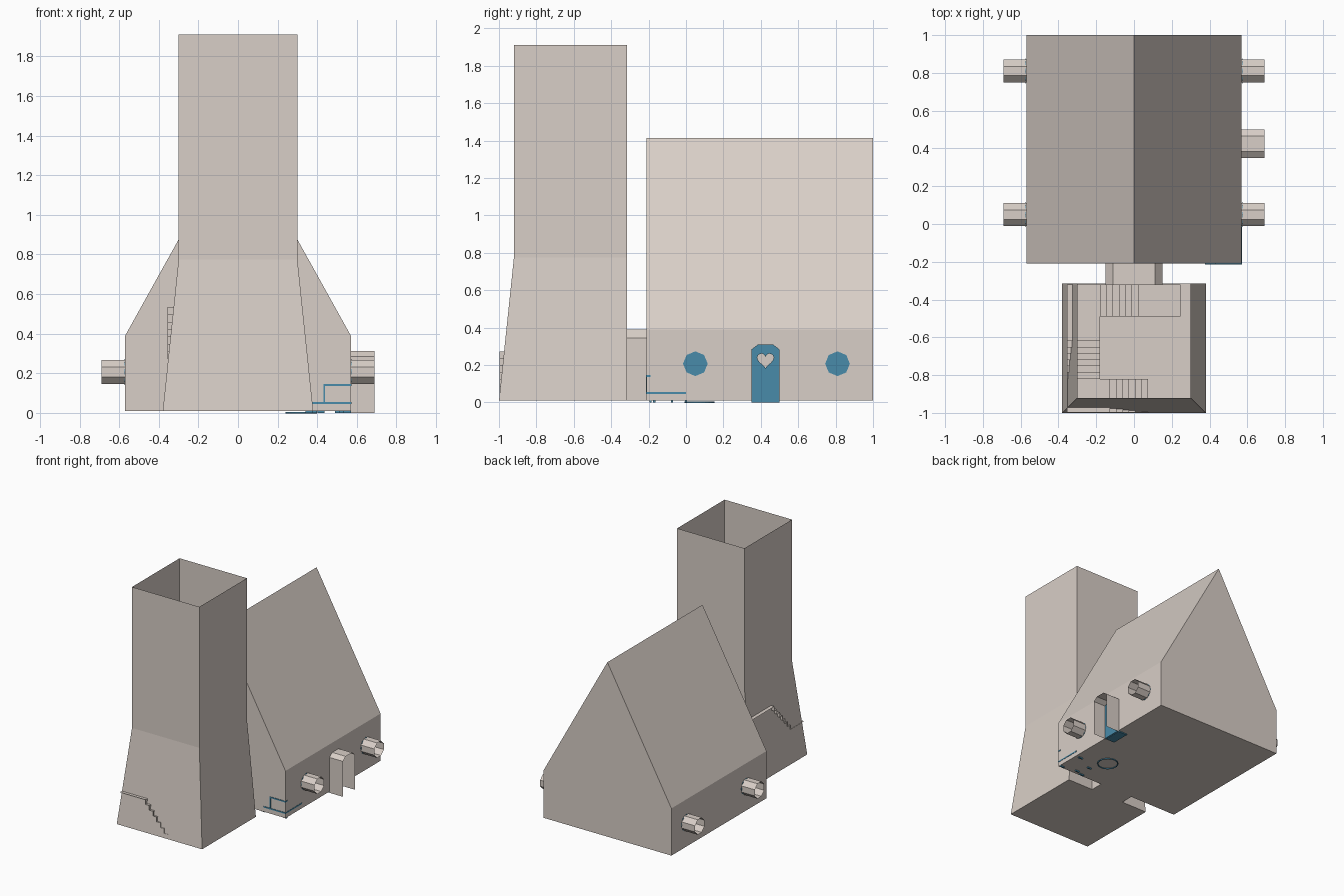
import bpy, bmesh, math
from mathutils import Vector

if "Cube" in bpy.data.objects:
    bpy.data.objects.remove(bpy.data.objects["Cube"])


def material(name, rgb):
    m = bpy.data.materials.new(name)
    m.diffuse_color = (*rgb, 1)
    m.use_nodes = True
    m.node_tree.nodes["Principled BSDF"].inputs["Base Color"].default_value = m.diffuse_color
    return m


STONE = material("warm_stone", (0.69, 0.62, 0.57))
BLUE = material("painted_blue", (0.065, 0.26, 0.40))


def finish(name, bm, mat, normals=True):
    if normals:
        bmesh.ops.recalc_face_normals(bm, faces=bm.faces)
    me = bpy.data.meshes.new(name)
    bm.to_mesh(me)
    bm.free()
    me.materials.append(mat)
    ob = bpy.data.objects.new(name, me)
    bpy.context.collection.objects.link(ob)
    return ob


def sweep(name, mat, pts, place, a, b, closed=True, caps=True):
    """Extrude a 2D profile from depth a to b; place(u, v, depth) gives xyz."""
    bm = bmesh.new()
    va = [bm.verts.new(place(u, v, a)) for u, v in pts]
    vb = [bm.verts.new(place(u, v, b)) for u, v in pts]
    n = len(pts)
    for i in range(n if closed else n - 1):
        j = (i + 1) % n
        bm.faces.new((va[i], va[j], vb[j], vb[i]))
    if closed and caps:
        bm.faces.new(va)
        bm.faces.new(vb)
    return finish(name, bm, mat)


def box(name, mat, x0, x1, y0, y1, z0, z1):
    return sweep(name, mat, [(x0, y0), (x1, y0), (x1, y1), (x0, y1)],
                 lambda u, v, d: (u, v, d), z0, z1)


def along_y(u, v, d):
    return (u, d, v)


def along_x(u, v, d):
    return (d, u, v)


def circle(cy, cz, r, n, turn=0.5):
    return [(cy + r * math.cos((i + turn) * math.tau / n),
             cz + r * math.sin((i + turn) * math.tau / n)) for i in range(n)]


# House with steep gable roof
sweep("house", STONE, [(-.57, .01), (.57, .01), (.57, .39), (0, 1.415), (-.57, .39)],
      along_y, -.21, 1.0)

# Passage between tower and house
sweep("passage", STONE, [(-.15, .01), (.15, .01), (.15, .345), (.11, .39), (-.11, .39), (-.15, .345)],
      along_y, -.32, -.21, caps=False)

# Tower: flared base, straight shaft, open top
bm = bmesh.new()
rings = []
for hx, yf, z in [(.38, -1.0, .01), (.30, -.92, .775), (.30, -.92, 1.91)]:
    rings.append([bm.verts.new(p) for p in
                  [(-hx, yf, z), (hx, yf, z), (hx, -.315, z), (-hx, -.315, z)]])
bm.faces.new(rings[0][::-1])
for lo, hi in zip(rings, rings[1:]):
    for i in range(4):
        j = (i + 1) % 4
        bm.faces.new((lo[i], lo[j], hi[j], hi[i]))
finish("tower", bm, STONE, normals=False)


# Winding stairs: thin zigzag ribbons that poke through the flared walls
def flight(start, step, z, land):
    pts = [(start, z)]
    for i in range(7):
        z += .0375
        pts.append((pts[-1][0], z))
        if i < 6:
            pts.append((pts[-1][0] + step, z))
    pts.append((land, z))
    return pts


sweep("stairs_front", STONE, flight(.075, -.0335, .01, -.355), along_y, -.998, -.82, closed=False)
sweep("stairs_left", STONE, flight(-.82, .0335, .2725, -.32), along_x, -.355, -.18, closed=False)
sweep("stairs_back", STONE, flight(-.18, .0335, .535, .245), along_y, -.49, -.32, closed=False)

# Round windows: open octagonal tubes with blue pane and crossbars
for side, label, places in ((1, "right", (.05, .81)), (-1, "left", (.05, .81))):
    for k, cy in enumerate(places):
        tag = f"{label}_{k + 1}"
        sweep("window_tube_" + tag, STONE, circle(cy, .207, .065, 8), along_x,
              side * .57, side * .69, caps=False)
        sweep("window_pane_" + tag, BLUE, circle(cy, .207, .066, 8, 0), along_x,
              side * .571, side * .574)
        xs = sorted((side * .574, side * .579))
        box("window_bar_upright_" + tag, BLUE, *xs, cy - .004, cy + .004, .15, .264)
        box("window_bar_level_" + tag, BLUE, *xs, cy - .057, cy + .057, .203, .211)

# Arched porch around the door
arch = [(.35, .0), (.35, .285), (.385, .312), (.465, .312), (.50, .285), (.50, .0)]
sweep("porch", STONE, arch, along_x, .57, .69, closed=False)

# Door with heart-shaped opening
heart = []
for i in range(24):
    t = i * math.tau / 24
    heart.append((.425 + .0028 * 16 * math.sin(t) ** 3,
                  .228 + .0028 * (13 * math.cos(t) - 5 * math.cos(2 * t)
                                  - 2 * math.cos(3 * t) - math.cos(4 * t))))
bm = bmesh.new()
edges = []
for loop in ([(.351, .002), (.351, .284), (.386, .311), (.464, .311), (.499, .284), (.499, .002)], heart):
    vs = [bm.verts.new((.577, y, z)) for y, z in loop]
    edges += [bm.edges.new((vs[i], vs[(i + 1) % len(vs)])) for i in range(len(vs))]
bmesh.ops.triangle_fill(bm, use_beauty=True, edges=edges, normal=Vector((1, 0, 0)))
door = finish("door", bm, BLUE)
sol = door.modifiers.new("thickness", "SOLIDIFY")
sol.thickness = .006
sol.offset = 0

# Doormat and floor ring showing below the floor
box("doormat", BLUE, .49, .572, .35, .50, .0, .009)
bm = bmesh.new()
n = 24
outer = [bm.verts.new((x, y, .004)) for x, y in circle(.32, .072, .08, n)]
inner = [bm.verts.new((x, y, .004)) for x, y in circle(.32, .072, .073, n)]
for i in range(n):
    j = (i + 1) % n
    bm.faces.new((outer[i], inner[i], inner[j], outer[j]))
ring = finish("table_foot_ring", bm, BLUE)
ring.modifiers.new("thickness", "SOLIDIFY").thickness = .006

# Corner bench whose edges show through the house front
box("bench_seat", BLUE, .375, .572, -.214, .0, .045, .055)
box("bench_post", BLUE, .432, .439, -.214, -.205, .05, .14)
box("bench_rail", BLUE, .432, .572, -.214, -.19, .137, .147)
for k, (x, y) in enumerate([(.36, -.19), (.42, -.17), (.38, -.075), (.53, .0), (.55, -.19)]):
    box(f"bench_foot_{k + 1}", BLUE, x - .018, x + .018, y - .006, y + .006, .0, .05)
